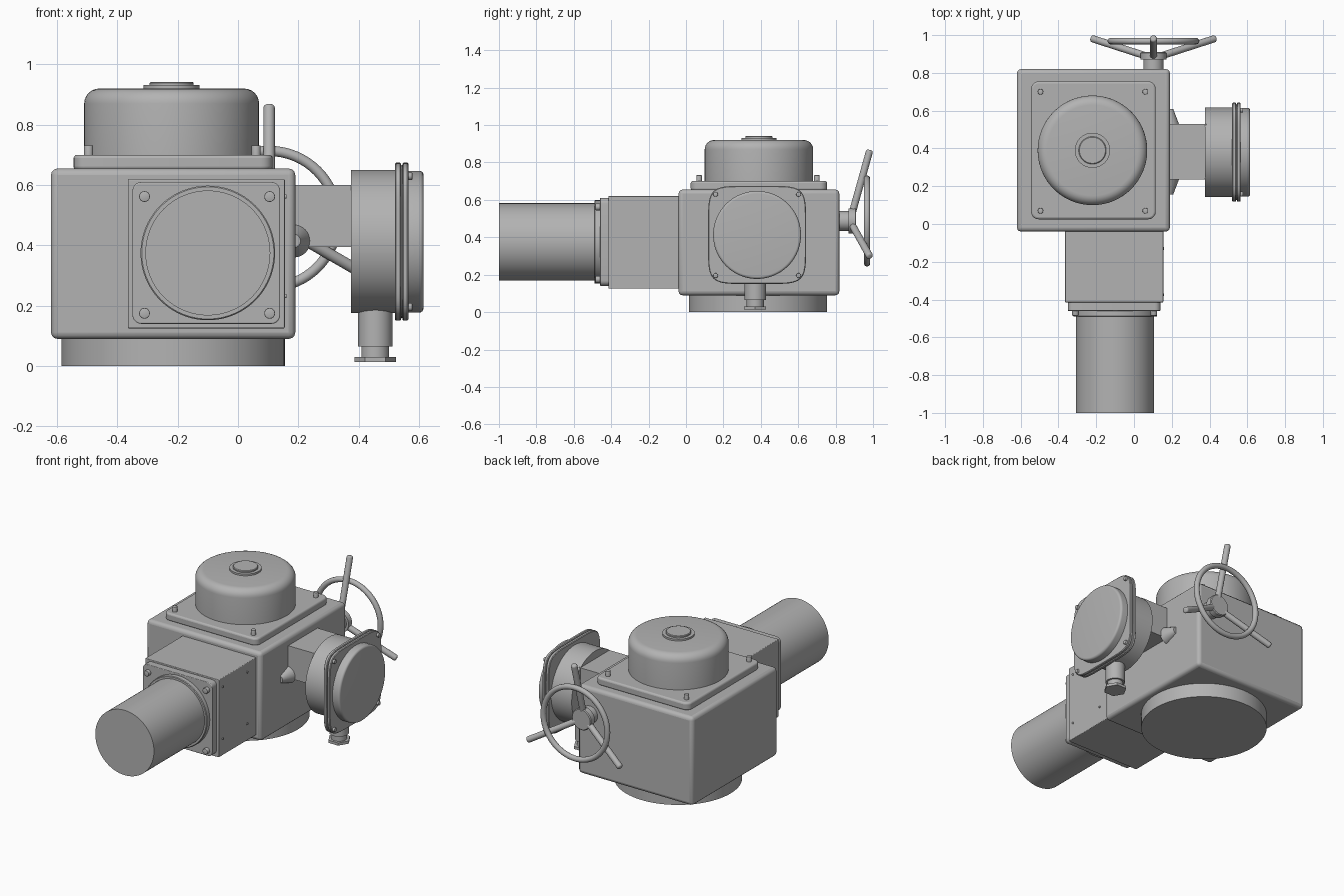
import bpy, bmesh, math
from mathutils import Vector

cube = bpy.data.objects.get("Cube")
if cube:
    bpy.data.objects.remove(cube, do_unlink=True)

grey = bpy.data.materials.new("machine_grey")
grey.use_nodes = True
grey.diffuse_color = (0.45, 0.45, 0.45, 1)
grey.node_tree.nodes["Principled BSDF"].inputs["Base Color"].default_value = (0.45, 0.45, 0.45, 1)


def finish(bm, name, bevel=0.0, segments=3):
    """Turn a bmesh into a shaded object with an optional rounded edge."""
    bmesh.ops.recalc_face_normals(bm, faces=bm.faces)
    mesh = bpy.data.meshes.new(name)
    bm.to_mesh(mesh)
    bm.free()
    mesh.materials.append(grey)
    ob = bpy.data.objects.new(name, mesh)
    bpy.context.collection.objects.link(ob)
    if bevel:
        mod = ob.modifiers.new("rounded_edges", 'BEVEL')
        mod.width, mod.segments = bevel, segments
        mod.limit_method, mod.angle_limit = 'ANGLE', math.radians(40)
    bpy.ops.object.select_all(action='DESELECT')
    ob.select_set(True)
    bpy.context.view_layer.objects.active = ob
    bpy.ops.object.shade_smooth_by_angle(angle=math.radians(35))
    return ob


def box(name, low, high, bevel=0.0, corner=0.0, axis=2):
    """Box from two corners; corner rounds the edges that run along axis."""
    low, high = Vector(low), Vector(high)
    bm = bmesh.new()
    bmesh.ops.create_cube(bm, size=1)
    for v in bm.verts:
        v.co = (low + high) / 2 + v.co * (high - low)
    if corner:
        edges = [e for e in bm.edges
                 if abs((e.verts[0].co - e.verts[1].co).normalized()[axis]) > 0.9]
        bmesh.ops.bevel(bm, geom=edges, offset=corner, segments=5,
                        profile=0.5, affect='EDGES')
    return finish(bm, name, bevel)


def lathe(name, origin, axis, profile, sides=64):
    """Revolve (distance, radius) pairs about an axis, with capped ends."""
    rot = Vector((0, 0, 1)).rotation_difference(Vector(axis))
    bm = bmesh.new()
    rings = []
    for d, r in profile:
        ring = []
        for i in range(sides):
            a = math.tau * i / sides
            ring.append(bm.verts.new(Vector(origin) + rot @ Vector((r * math.cos(a), r * math.sin(a), d))))
        rings.append(ring)
    for a, b in zip(rings, rings[1:]):
        for i in range(sides):
            j = (i + 1) % sides
            bm.faces.new((a[i], a[j], b[j], b[i]))
    bm.faces.new(rings[0])
    bm.faces.new(rings[-1])
    return finish(bm, name)


def rounded(start, end, radius, fillet, steps=6):
    """Cylinder profile with a filleted far rim."""
    arc = [(end - fillet + fillet * math.sin(t), radius - fillet + fillet * math.cos(t))
           for t in (math.pi / 2 * k / steps for k in range(steps + 1))]
    return [(start, radius)] + arc


def bulged_plate(name, x0, x1, cy, cz, half):
    """Square plate with bowed sides, facing +x."""
    bm = bmesh.new()
    ring = []
    for i in range(96):
        a = math.tau * i / 96
        c, s = math.cos(a), math.sin(a)
        r = half / (abs(c) ** 6 + abs(s) ** 6) ** (1 / 6)
        ring.append(bm.verts.new((x0, cy + r * c, cz + r * s)))
    face = bm.faces.new(ring)
    out = bmesh.ops.extrude_face_region(bm, geom=[face])
    for v in out["geom"]:
        if isinstance(v, bmesh.types.BMVert):
            v.co.x = x1
    return finish(bm, name, 0.004, 1)


X, Y, Z = Vector((1, 0, 0)), Vector((0, 1, 0)), Vector((0, 0, 1))

# Main housing, base and lid
box("main_housing", (-0.62, -0.04, 0.09), (0.19, 0.82, 0.655), 0.022)
lathe("base_flange", (-0.215, 0.385, 0), Z, [(0, 0.37), (0.1, 0.37)], 96)
box("lid_plate", (-0.545, 0.025, 0.65), (0.115, 0.755, 0.7), 0.011, 0.04)
lathe("dome", (-0.22, 0.39, 0), Z, rounded(0.69, 0.92, 0.29, 0.05), 96)
lathe("dome_cap", (-0.22, 0.39, 0), Z,
      [(0.91, 0.093), (0.931, 0.093), (0.931, 0.073), (0.938, 0.073), (0.942, 0.069)])
for x in (-0.495, 0.06):
    for y in (0.07, 0.7):
        lathe("lid_bolt", (x, y, 0.69), Z, rounded(0, 0.042, 0.015, 0.003, 2), 16)

# Gearbox and motor
box("gearbox", (-0.365, -0.415, 0.125), (0.155, -0.03, 0.62), 0.004)
box("motor_flange", (-0.35, -0.46, 0.14), (0.14, -0.41, 0.61), 0.004, 0.03, 1)
lathe("motor_collar", (-0.1, -0.45, 0.375), -Y, [(0, 0.223), (0.036, 0.223), (0.04, 0.219)], 96)
lathe("motor", (-0.1, -0.45, 0.375), -Y, [(0, 0.207), (0.55, 0.207)], 96)
for x in (-0.31, 0.105):
    for z in (0.175, 0.562):
        lathe("motor_bolt", (x, -0.45, z), -Y, rounded(0, 0.034, 0.018, 0.003, 2), 16)
for y in (-0.375, -0.13):
    for z in (0.232, 0.562):
        lathe("gearbox_screw", (0.15, y, z), X, [(0, 0.007), (0.01, 0.007)], 12)

# Side arm with a tapered boss on each face
box("side_arm", (0.18, 0.235, 0.395), (0.385, 0.53, 0.6))
for y, way in ((0.24, -Y), (0.525, Y)):
    lathe("arm_boss", (0.185, y, 0.415), way, [(0, 0.055), (0.085, 0.022)], 32)

# Terminal drum with clamped plates and cover
cy, cz = 0.38, 0.4125
lathe("terminal_drum", (0.375, cy, cz), X, [(0, 0.237), (0.15, 0.237)], 96)
bulged_plate("drum_plate", 0.52, 0.541, cy, cz, 0.262)
bulged_plate("plate_gasket", 0.54, 0.546, cy, cz, 0.255)
bulged_plate("cover_plate", 0.545, 0.565, cy, cz, 0.262)
lathe("drum_cover", (0.555, cy, cz), X, rounded(0, 0.06, 0.235, 0.014), 96)
for dy in (-0.222, 0.222):
    for dz in (-0.217, 0.217):
        lathe("cover_bolt", (0.56, cy + dy, cz + dz), X, rounded(0, 0.018, 0.013, 0.003, 2), 16)

# Cable gland under the drum
gland = (0.455, 0.37, 0)
lathe("gland_sleeve", gland, Z, [(0.065, 0.057), (0.25, 0.057)], 48)
lathe("gland_neck", gland, Z, [(0.02, 0.046), (0.08, 0.046)], 32)
lathe("gland_nut", gland, Z, [(0.013, 0.068), (0.03, 0.068)], 6)

# Handwheel: hub, rim and three raked spokes
wx, wz = 0.103, 0.487
lathe("wheel_hub", (wx, 0, wz), Y,
      [(0.81, 0.053), (0.87, 0.053), (0.87, 0.068), (0.905, 0.068), (0.91, 0.063)], 48)
bpy.ops.mesh.primitive_torus_add(location=(wx, 0.968, wz), rotation=(math.pi / 2, 0, 0),
                                 major_radius=0.226, minor_radius=0.017,
                                 major_segments=64, minor_segments=16)
rim = bpy.context.object
rim.name = "wheel_rim"
rim.data.materials.append(grey)
bpy.ops.object.shade_smooth_by_angle(angle=math.radians(35))
for k in range(3):
    a = math.pi / 2 + math.tau * k / 3
    out = Vector((math.cos(a), 0, math.sin(a)))
    start = Vector((wx, 0.888, wz)) + out * 0.04
    end = Vector((wx, 0.983, wz)) + out * 0.38
    lathe("wheel_spoke", start, (end - start).normalized(),
          rounded(0, (end - start).length, 0.019, 0.012), 24)
